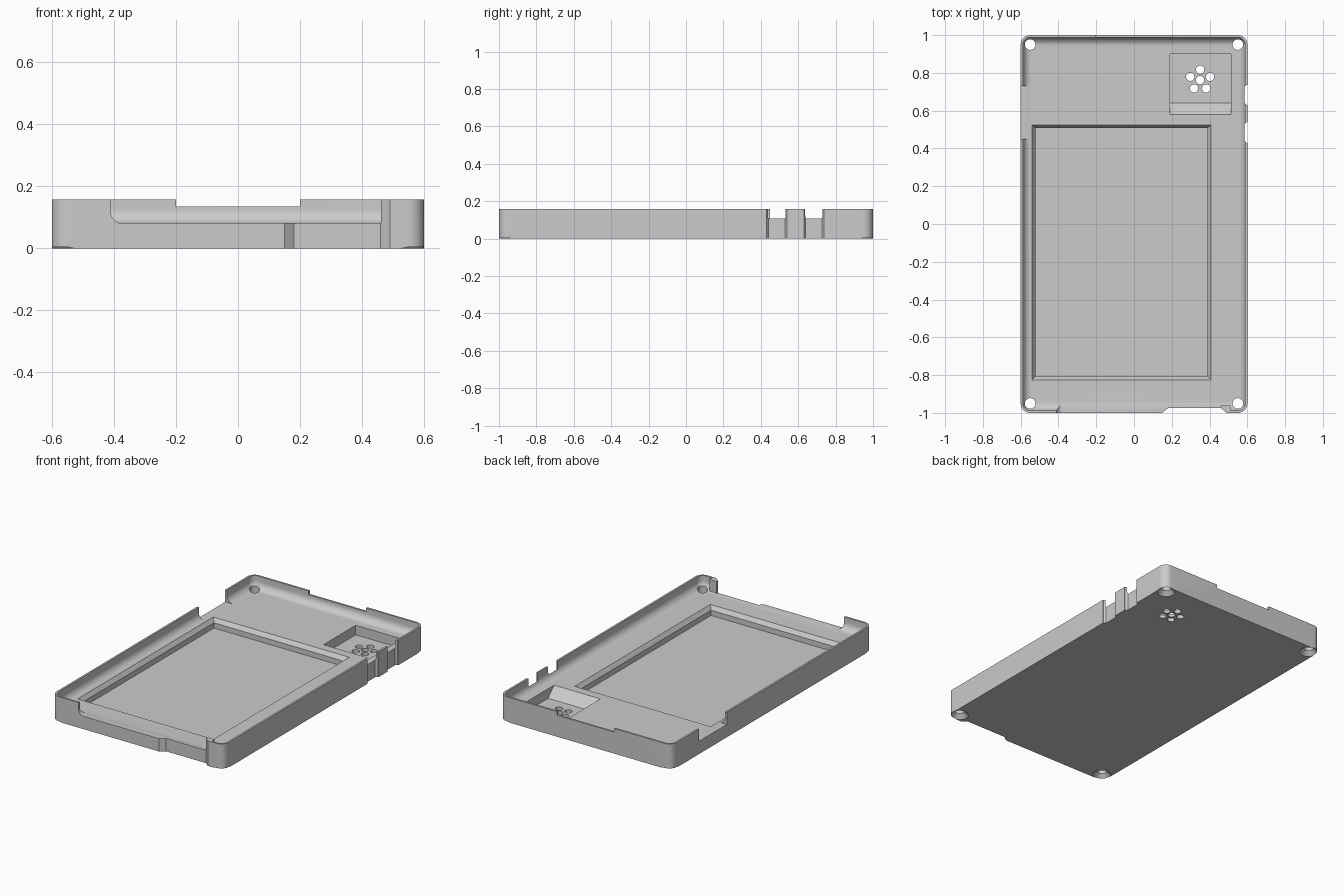
import bpy, bmesh, math

if "Cube" in bpy.data.objects:
    bpy.data.objects.remove(bpy.data.objects["Cube"])

grey = bpy.data.materials.new("plain_grey")
grey.diffuse_color = (0.6, 0.6, 0.6, 1)
grey.use_nodes = True
grey.node_tree.nodes["Principled BSDF"].inputs["Base Color"].default_value = grey.diffuse_color


def loft(name, rings):
    """Closed solid skinned through rings that share a point count."""
    bm = bmesh.new()
    loops = [[bm.verts.new(p) for p in ring] for ring in rings]
    n = len(loops[0])
    for a, b in zip(loops, loops[1:]):
        for i in range(n):
            j = (i + 1) % n
            bm.faces.new((a[i], a[j], b[j], b[i]))
    bm.faces.new(loops[0][::-1])
    bm.faces.new(loops[-1])
    bmesh.ops.recalc_face_normals(bm, faces=bm.faces)
    me = bpy.data.meshes.new(name)
    bm.to_mesh(me)
    bm.free()
    me.materials.append(grey)
    ob = bpy.data.objects.new(name, me)
    bpy.context.collection.objects.link(ob)
    return ob


def rounded(inset, z, r=0.05, steps=10):
    """Rounded outline of the case, moved inwards by inset."""
    r = max(r - inset, 0.004)
    w, d = 0.6 - inset - r, 1.0 - inset - r
    pts = []
    for k, (sx, sy) in enumerate(((1, 1), (-1, 1), (-1, -1), (1, -1))):
        for i in range(steps + 1):
            a = math.pi / 2 * (k + i / steps)
            pts.append((sx * w + r * math.cos(a), sy * d + r * math.sin(a), z))
    return pts


def rect(x0, x1, y0, y1, z):
    return [(x0, y0, z), (x1, y0, z), (x1, y1, z), (x0, y1, z)]


def circle(x, y, r, z, n=32):
    return [(x + r * math.cos(math.tau * i / n),
             y + r * math.sin(math.tau * i / n), z) for i in range(n)]


def box(name, x0, x1, y0, y1, z0, z1):
    return loft(name, [rect(x0, x1, y0, y1, z0), rect(x0, x1, y0, y1, z1)])


def prism(name, outline, z0=-0.1, z1=0.3):
    return loft(name, [[(x, y, z) for x, y in outline] for z in (z0, z1)])


def combine(body, tool, operation='DIFFERENCE'):
    mod = body.modifiers.new("combine", 'BOOLEAN')
    mod.operation = operation
    mod.solver = 'EXACT'
    mod.object = tool
    bpy.context.view_layer.objects.active = body
    bpy.ops.object.modifier_apply(modifier=mod.name)
    bpy.data.objects.remove(tool)


TOP, FLOOR, WALL, FILLET = 0.158, 0.08, 0.012, 0.045

# outer shell, hollowed with a fillet where walls meet floor
case = loft("case_half", [rounded(0, 0), rounded(0, TOP)])
rings = []
for i in range(9):
    a = math.pi / 2 * i / 8
    rings.append(rounded(WALL + FILLET * (1 - math.sin(a)),
                         FLOOR + FILLET * (1 - math.cos(a))))
rings.append(rounded(WALL, 0.3))
combine(case, loft("cavity", rings))

# thickened post at the end of the front opening
combine(case, box("front_post", 0.461, 0.51, -0.992, -0.962, 0.06, TOP), 'UNION')

# front opening with one rounded lower corner
r = 0.035
profile = [(0.461, 0.3), (-0.41, 0.3)]
for i in range(9):
    a = math.pi + math.pi / 2 * i / 8
    profile.append((-0.41 + r + r * math.cos(a), FLOOR + 0.001 + r + r * math.sin(a)))
profile.append((0.461, FLOOR + 0.001))
combine(case, loft("front_opening", [[(x, y, z) for x, z in profile]
                                     for y in (-1.1, -0.935)]))

# slant-ended recess in the front face
combine(case, prism("front_recess", [(0.09, -1.05), (0.55, -1.05),
                                     (0.46, -0.975), (0.18, -0.975)]))

# button grooves in the right wall
for y0, y1 in ((0.43, 0.54), (0.63, 0.737)):
    combine(case, prism("groove", [(0.65, y0), (0.65, y1), (0.597, y1),
                                   (0.585, y1 - 0.01), (0.585, y0 + 0.01), (0.597, y0)]))

# left opening and shallow back notch
combine(case, box("left_opening", -0.7, -0.54, 0.45, 0.73, FLOOR + 0.001, 0.3))
combine(case, box("back_notch", -0.2, 0.2, 0.9, 1.1, 0.135, 0.3))

# screen pocket: chamfered rim over straight walls
c = 0.018
combine(case, loft("screen_pocket", [
    rect(-0.54 + c, 0.408 - c, -0.825 + c, 0.525 - c, 0.022),
    rect(-0.54 + c, 0.408 - c, -0.825 + c, 0.525 - c, 0.055),
    rect(-0.54, 0.408, -0.825, 0.525, FLOOR),
    rect(-0.54, 0.408, -0.825, 0.525, FLOOR + 0.02)]))

# speaker recess with a ramp on its front side
combine(case, loft("speaker_recess", [
    rect(0.19, 0.513, 0.64, 0.90, 0.02),
    rect(0.19, 0.513, 0.58, 0.90, FLOOR),
    rect(0.19, 0.513, 0.58, 0.90, FLOOR + 0.02)]))

# speaker holes: one in the middle, five around
holes = [(0.35, 0.762)]
for i in range(5):
    a = math.pi / 2 + math.tau * i / 5
    holes.append((0.35 + 0.055 * math.cos(a), 0.762 + 0.055 * math.sin(a)))
for x, y in holes:
    combine(case, loft("sound_hole", [circle(x, y, 0.022, -0.1, 24),
                                      circle(x, y, 0.022, 0.1, 24)]))

# countersunk corner screw holes
for sx in (-1, 1):
    for sy in (-1, 1):
        x, y = sx * 0.55, sy * 0.95
        combine(case, loft("screw_hole", [circle(x, y, 0.064, -0.01),
                                          circle(x, y, 0.028, 0.026),
                                          circle(x, y, 0.028, 0.3)]))

bpy.ops.object.select_all(action='DESELECT')
case.select_set(True)
bpy.context.view_layer.objects.active = case
bpy.ops.object.shade_smooth_by_angle(angle=math.radians(30))
